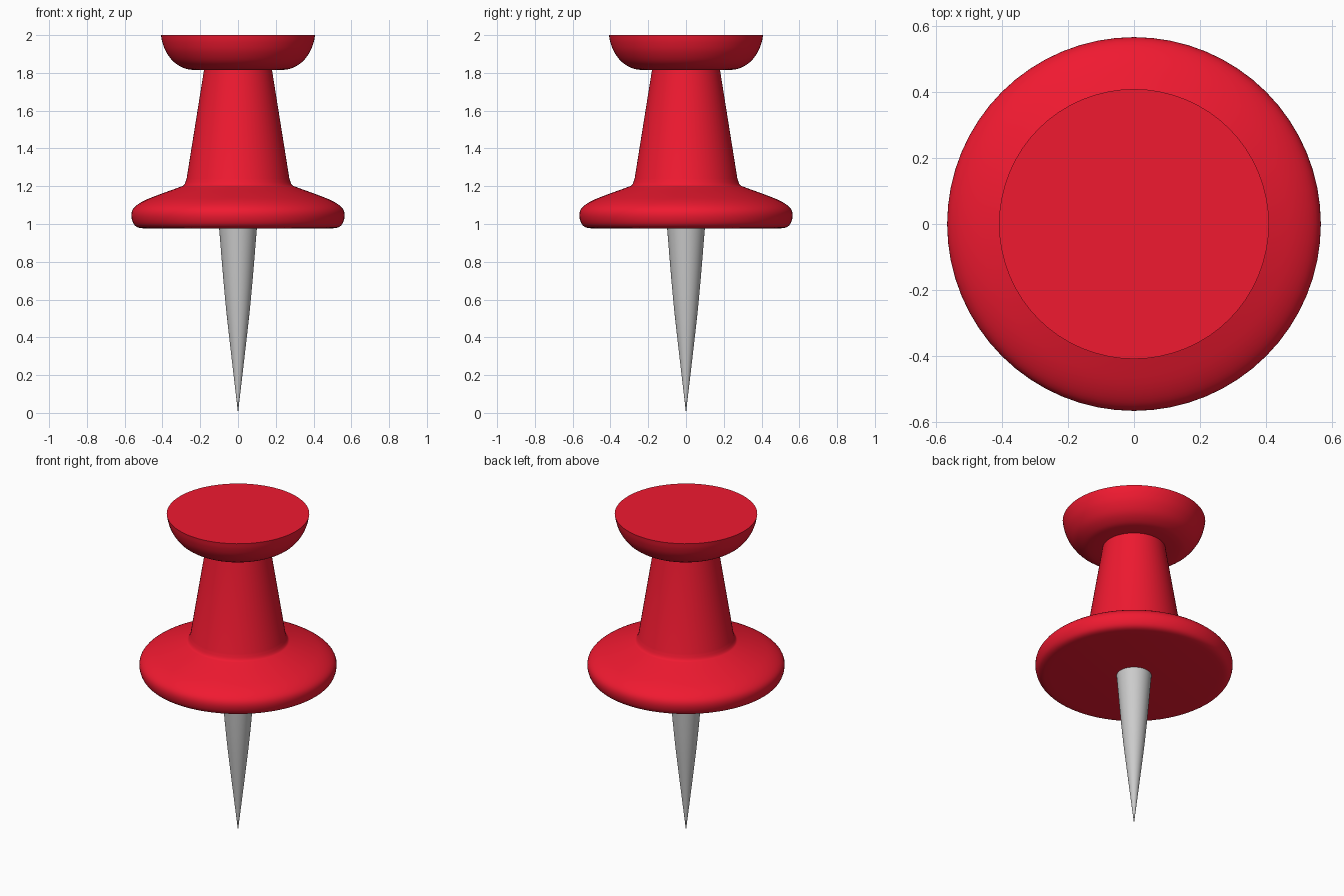
import bpy, bmesh
from math import sin, cos, tau
from mathutils import Vector

if "Cube" in bpy.data.objects:
    bpy.data.objects.remove(bpy.data.objects["Cube"])

STEPS = 64


def smooth_run(pts, n=4):
    """Catmull-Rom curve through (radius, height) points."""
    p = [Vector(q) for q in pts]
    if len(p) < 3:
        return p
    p = [2 * p[0] - p[1]] + p + [2 * p[-1] - p[-2]]
    out = []
    for a, b, c, d in zip(p, p[1:], p[2:], p[3:]):
        for i in range(n):
            t = i / n
            out.append(0.5 * (2 * b + (c - a) * t + (2 * a - 5 * b + 4 * c - d) * t * t
                              + (3 * b - a - 3 * c + d) * t ** 3))
    return out + [p[-2]]


def lathe(name, runs, color=None):
    """Revolve profile runs (bottom to top) around z, closing both ends."""
    profile = []
    for run in runs:
        for q in smooth_run(run):
            if not profile or (q - profile[-1]).length > 1e-5:
                profile.append(q)
    bm = bmesh.new()
    rings = []
    for r, z in profile:
        if r < 1e-5:
            rings.append([bm.verts.new((0, 0, z))] * STEPS)
        else:
            rings.append([bm.verts.new((r * cos(tau * i / STEPS), r * sin(tau * i / STEPS), z))
                          for i in range(STEPS)])
    for lo, hi in zip(rings, rings[1:]):
        for i in range(STEPS):
            j = (i + 1) % STEPS
            bm.faces.new(list(dict.fromkeys((lo[i], lo[j], hi[j], hi[i]))))
    for ring in (rings[0][::-1], rings[-1]):
        if ring[0] is not ring[1]:
            bm.faces.new(ring)
    bmesh.ops.recalc_face_normals(bm, faces=bm.faces)
    mesh = bpy.data.meshes.new(name)
    bm.to_mesh(mesh)
    bm.free()
    ob = bpy.data.objects.new(name, mesh)
    bpy.context.collection.objects.link(ob)
    if color:
        mat = bpy.data.materials.new(name + "_color")
        mat.diffuse_color = color
        mat.use_nodes = True
        mat.node_tree.nodes["Principled BSDF"].inputs["Base Color"].default_value = mat.diffuse_color
        mesh.materials.append(mat)
    bpy.ops.object.select_all(action='DESELECT')
    ob.select_set(True)
    bpy.context.view_layer.objects.active = ob
    bpy.ops.object.shade_smooth_by_angle(angle=0.7)
    return ob


# Plastic handle: rounded collar, tapered stem, cupped head with flat top
lathe("handle", [
    [(0.48, 0.975), (0.53, 0.982), (0.555, 1.005), (0.565, 1.05), (0.55, 1.087),
     (0.50, 1.122), (0.42, 1.155), (0.31, 1.195), (0.285, 1.208), (0.272, 1.24)],
    [(0.272, 1.24), (0.18, 1.815)],
    [(0.18, 1.815), (0.235, 1.815)],
    [(0.235, 1.815), (0.285, 1.825), (0.34, 1.858), (0.38, 1.91), (0.40, 1.96), (0.408, 2.0)],
], (0.87, 0.01, 0.03, 1))

# Metal needle, slightly bowed to a point
lathe("needle", [[(0, 0), (0.035, 0.3), (0.068, 0.6), (0.1, 0.976)]])
